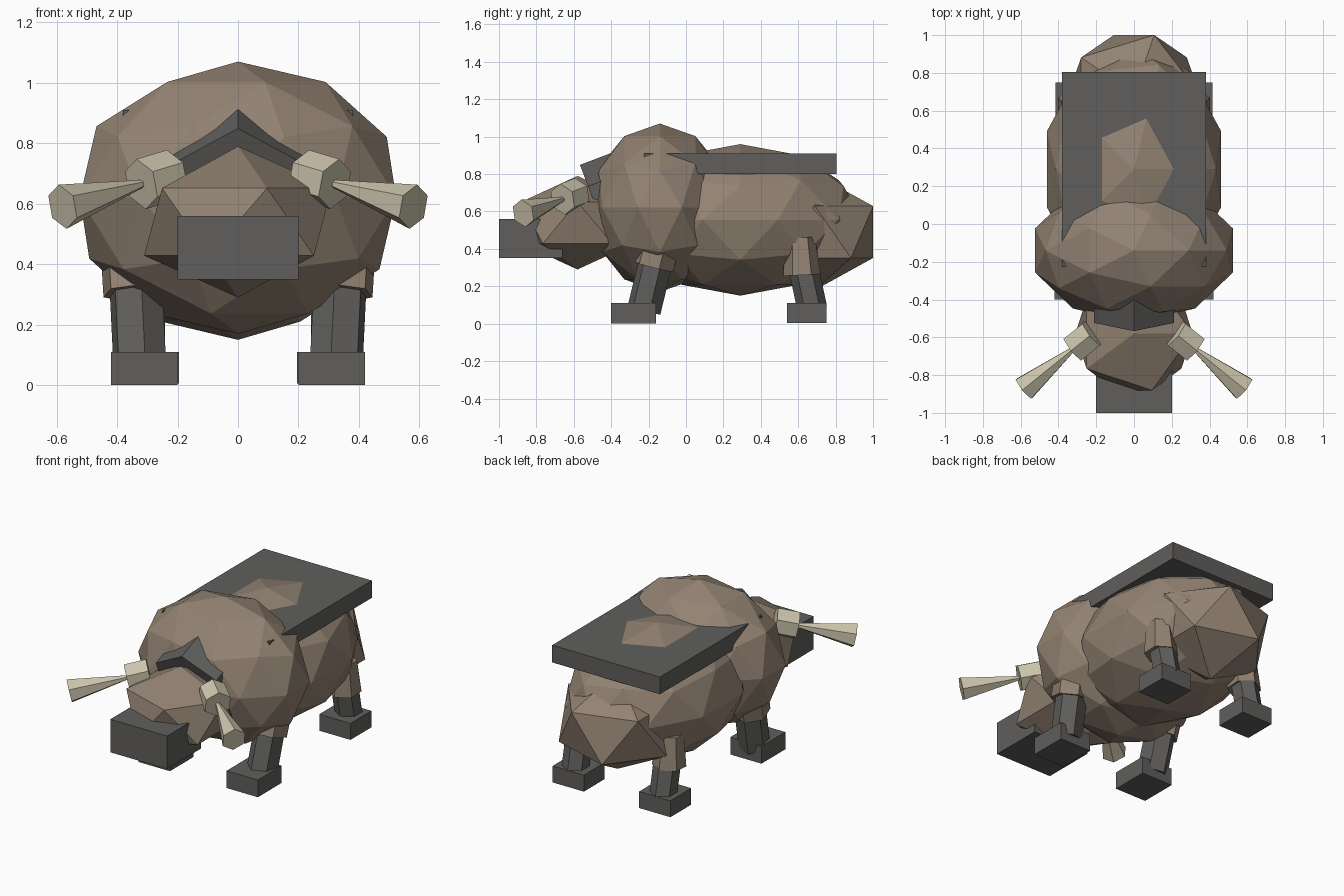
import bpy
import math
from mathutils import Vector

if "Cube" in bpy.data.objects:
    bpy.data.objects.remove(bpy.data.objects["Cube"])


def material(name, rgb):
    m = bpy.data.materials.new(name)
    m.diffuse_color = (*rgb, 1)
    m.use_nodes = True
    m.node_tree.nodes["Principled BSDF"].inputs["Base Color"].default_value = m.diffuse_color
    return m


HIDE = material("brown_hide", (0.29, 0.225, 0.17))
STONE = material("dark_grey", (0.115, 0.113, 0.108))
IVORY = material("pale_ivory", (0.60, 0.55, 0.41))


def finish(name, mat):
    ob = bpy.context.object
    ob.name = name
    ob.data.materials.append(mat)
    return ob


def ball(name, loc, size, sub, mat=HIDE):
    bpy.ops.mesh.primitive_ico_sphere_add(subdivisions=sub, radius=1, location=loc)
    bpy.context.object.scale = size
    return finish(name, mat)


def box(name, lo, hi, mat=STONE):
    lo, hi = Vector(lo), Vector(hi)
    bpy.ops.mesh.primitive_cube_add(size=1, location=(lo + hi) / 2)
    bpy.context.object.scale = hi - lo
    return finish(name, mat)


def rod(name, a, b, r1, r2, mat):
    """Six-sided rod from a (radius r1) to b (radius r2)."""
    a, b = Vector(a), Vector(b)
    d = b - a
    bpy.ops.mesh.primitive_cone_add(vertices=6, radius1=r1, radius2=r2, depth=d.length,
                                    location=(a + b) / 2)
    ob = bpy.context.object
    ob.rotation_mode = 'QUATERNION'
    ob.rotation_quaternion = d.to_track_quat('Z', 'Y')
    return finish(name, mat)


# Body masses and head
ball("shoulders", (0, -0.14, 0.62), (0.55, 0.38, 0.45), 2)
ball("belly", (0, 0.29, 0.555), (0.485, 0.65, 0.405), 2)
ball("rump", (0, 0.69, 0.49), (0.387, 0.365, 0.31), 1)
ball("head", (0, -0.58, 0.54), (0.347, 0.353, 0.25), 1)

# Snout block and back slab
box("snout", (-0.2, -1.0, 0.35), (0.2, -0.66, 0.56))
box("back_slab", (-0.38, -0.225, 0.80), (0.38, 0.805, 0.91))

# Tilted six-sided collar behind the head
rod("collar", (0, -0.48, 0.62), (0, -0.27, 0.70), 0.245, 0.245, STONE)

# Horns and legs on both sides
for side, s in (("left", -1), ("right", 1)):
    rod(f"{side}_horn_base", (s * 0.22, -0.58, 0.695), (s * 0.32, -0.66, 0.665), 0.085, 0.085, IVORY)
    rod(f"{side}_horn", (s * 0.32, -0.66, 0.665), (s * 0.58, -0.87, 0.59), 0.014, 0.075, IVORY)

    rod(f"{side}_front_leg", (s * 0.325, -0.225, 0.07), (s * 0.34, -0.15, 0.38), 0.092, 0.092, STONE)
    rod(f"{side}_front_cuff", (s * 0.338, -0.175, 0.305), (s * 0.345, -0.145, 0.42), 0.112, 0.112, HIDE)
    box(f"{side}_front_foot", (s * 0.31 - 0.11, -0.40, 0), (s * 0.31 + 0.11, -0.16, 0.11))

    rod(f"{side}_rear_leg", (s * 0.31, 0.675, 0.08), (s * 0.31, 0.62, 0.34), 0.08, 0.08, STONE)
    rod(f"{side}_rear_cuff", (s * 0.315, 0.62, 0.26), (s * 0.315, 0.61, 0.46), 0.10, 0.08, HIDE)
    box(f"{side}_rear_foot", (s * 0.305 - 0.11, 0.54, 0.005), (s * 0.305 + 0.11, 0.75, 0.11))
